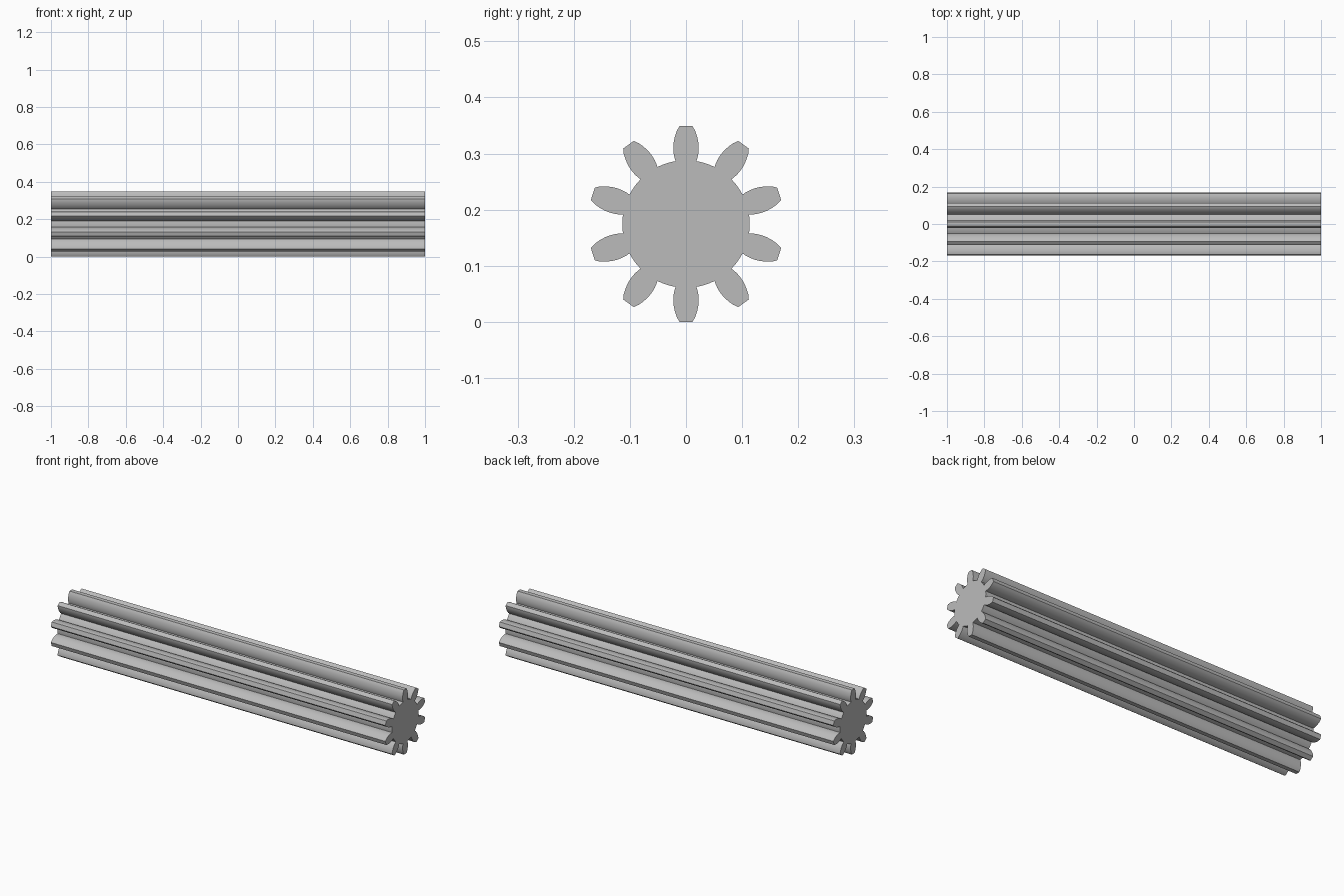
import bpy
import bmesh
import math

cube = bpy.data.objects.get("Cube")
if cube:
    bpy.data.objects.remove(cube, do_unlink=True)

TEETH = 10
HALF_LENGTH = 1.0
TIP = 0.1745
ROOT = 0.1135
CENTRE_Z = TIP

# Plain grey metal
steel = bpy.data.materials.new("grey_steel")
steel.use_nodes = True
grey = (0.5, 0.5, 0.5, 1)
steel.diffuse_color = grey
steel.node_tree.nodes["Principled BSDF"].inputs["Base Color"].default_value = grey

# One tooth flank: half width against radius, from base to tip
flank = [(0.0186, 0.112), (0.0205, 0.118), (0.022, 0.126), (0.0226, 0.135),
         (0.022, 0.145), (0.0198, 0.156), (0.0165, 0.166), (0.0115, TIP)]
tooth = [(-w, r) for w, r in flank] + [(w, r) for w, r in reversed(flank)]

# Root arc between neighbouring teeth
step = 2 * math.pi / TEETH
start = math.atan2(0.0195, 0.112)
ARC = 6
gap = []
for i in range(ARC + 1):
    a = start + (step - 2 * start) * i / ARC
    gap.append((ROOT * math.sin(a), ROOT * math.cos(a)))

# Repeat tooth and gap around the shaft axis
outline = []
for k in range(TEETH):
    c, s = math.cos(k * step), math.sin(k * step)
    for u, v in tooth + gap:
        outline.append((u * c + v * s, v * c - u * s))

# Extrude the outline along x
bm = bmesh.new()
ring = [bm.verts.new((-HALF_LENGTH, y, z + CENTRE_Z)) for y, z in outline]
end = bm.faces.new(ring)
result = bmesh.ops.extrude_face_region(bm, geom=[end], use_keep_orig=True)
moved = [g for g in result["geom"] if isinstance(g, bmesh.types.BMVert)]
bmesh.ops.translate(bm, verts=moved, vec=(2 * HALF_LENGTH, 0, 0))
bmesh.ops.recalc_face_normals(bm, faces=bm.faces)
mesh = bpy.data.meshes.new("pinion_rod")
bm.to_mesh(mesh)
bm.free()
mesh.materials.append(steel)

rod = bpy.data.objects.new("pinion_rod", mesh)
bpy.context.collection.objects.link(rod)
bpy.ops.object.select_all(action="DESELECT")
rod.select_set(True)
bpy.context.view_layer.objects.active = rod
bpy.ops.object.shade_smooth_by_angle(angle=math.radians(25))
